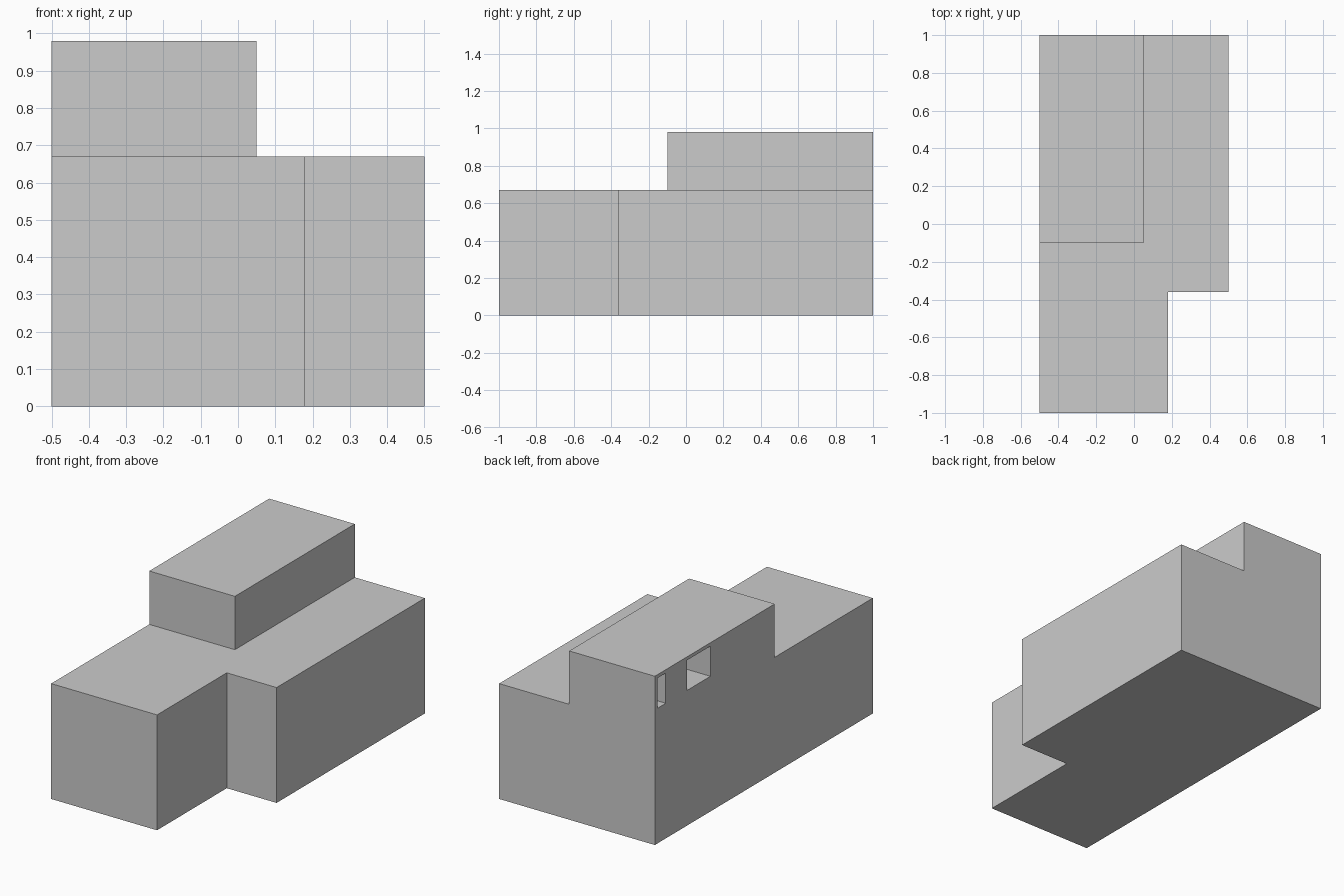
import bpy
import bmesh

if "Cube" in bpy.data.objects:
    bpy.data.objects.remove(bpy.data.objects["Cube"])


def prism(name, outline, z0, z1):
    """Extrude a closed plan outline from z0 to z1."""
    mesh = bpy.data.meshes.new(name)
    bm = bmesh.new()
    base = bm.faces.new([bm.verts.new((x, y, z0)) for x, y in outline])
    top = bmesh.ops.extrude_face_region(bm, geom=[base], use_keep_orig=True)["geom"]
    verts = [v for v in top if isinstance(v, bmesh.types.BMVert)]
    bmesh.ops.translate(bm, vec=(0, 0, z1 - z0), verts=verts)
    bmesh.ops.recalc_face_normals(bm, faces=bm.faces)
    bm.to_mesh(mesh)
    bm.free()
    obj = bpy.data.objects.new(name, mesh)
    bpy.context.collection.objects.link(obj)
    return obj


def box(name, x, y, z):
    return prism(name, [(x[0], y[0]), (x[1], y[0]), (x[1], y[1]), (x[0], y[1])], *z)


def combine(target, other, operation):
    """Apply a boolean and delete the second solid."""
    mod = target.modifiers.new(operation, 'BOOLEAN')
    mod.operation = operation
    mod.solver = 'EXACT'
    mod.object = other
    bpy.context.view_layer.objects.active = target
    bpy.ops.object.modifier_apply(modifier=mod.name)
    bpy.data.objects.remove(other, do_unlink=True)


# Lower storey with the notched front right corner
building = prism("building", [(-0.5, -1), (0.18, -1), (0.18, -0.36),
                              (0.5, -0.36), (0.5, 1), (-0.5, 1)], 0, 0.67)

# Upper storey, flush with the left and back walls
combine(building, box("upper_storey", (-0.5, 0.05), (-0.1, 1), (0.67, 0.98)), 'UNION')

# Two recessed openings in the upper left wall, with a pier left between them
for y_range in ((0.49, 0.705), (0.90, 0.975)):
    cutter = box("window_cutter", (-0.6, -0.25), y_range, (0.785, 0.96))
    cutter.hide_render = True
    combine(building, cutter, 'DIFFERENCE')
